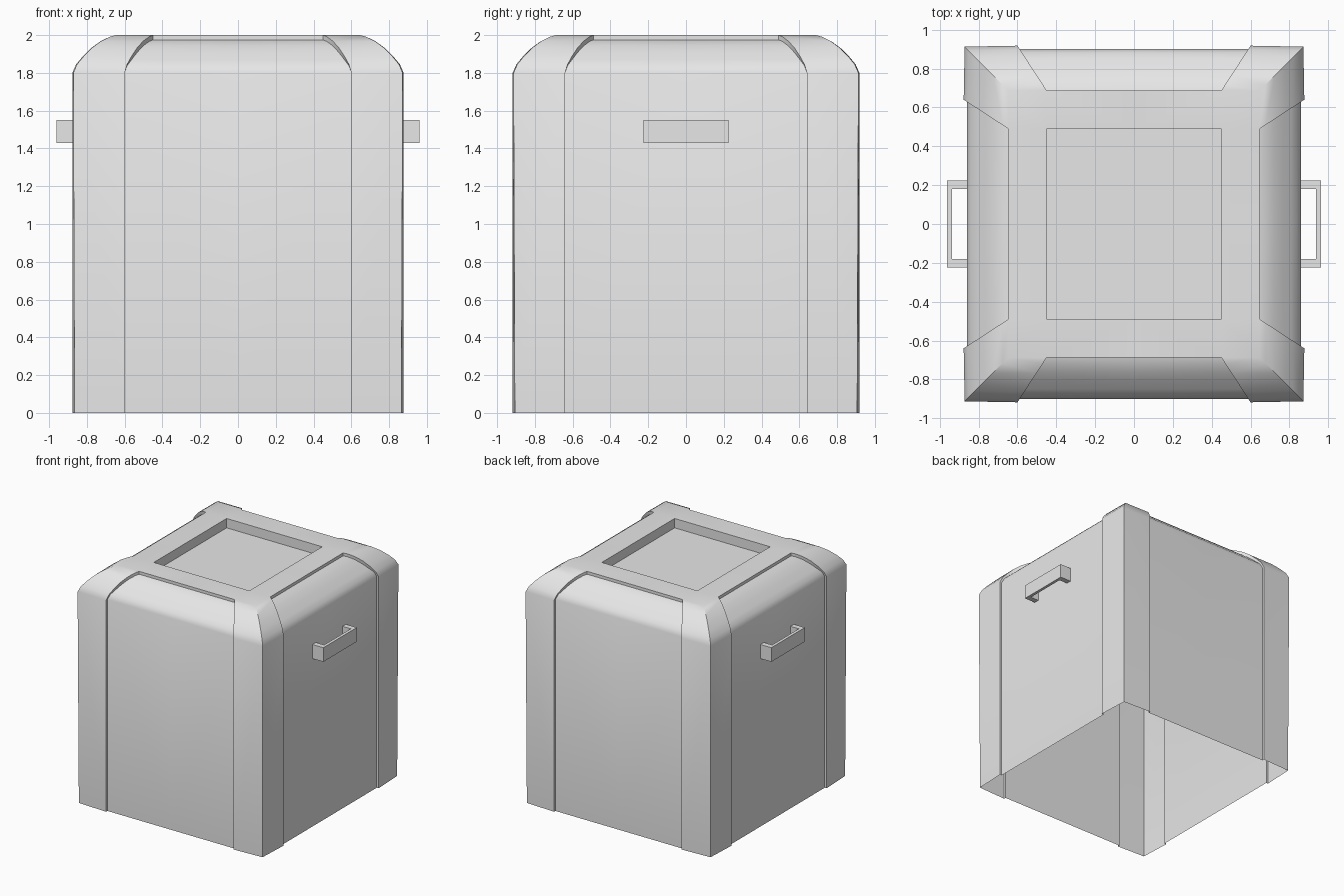
import bpy, bmesh

cube = bpy.data.objects.get("Cube")
if cube:
    bpy.data.objects.remove(cube, do_unlink=True)

grey = bpy.data.materials.new("plain grey")
grey.use_nodes = True
grey.diffuse_color = (0.8, 0.8, 0.8, 1)
grey.node_tree.nodes["Principled BSDF"].inputs["Base Color"].default_value = (0.8, 0.8, 0.8, 1)

HX, HY = 0.877, 0.918            # half width and half depth
RX, RY = 0.45, 0.49              # half size of the lid recess
RECESS_Z = 1.92
ROUND, STEP, SINK = 0.23, 0.018, 0.025
PROFILE = [(0, 0), (0, 1.8), (0.02, 1.845), (0.055, 1.887), (0.1, 1.932),
           (0.15, 1.968), (0.2, 1.992), (ROUND, 2)]      # inset, height


def finish(name, bm, mirrors):
    mesh = bpy.data.meshes.new(name)
    bmesh.ops.remove_doubles(bm, verts=bm.verts, dist=0.0005)
    bmesh.ops.recalc_face_normals(bm, faces=bm.faces)
    bm.to_mesh(mesh)
    bm.free()
    mesh.materials.append(grey)
    obj = bpy.data.objects.new(name, mesh)
    bpy.context.collection.objects.link(obj)
    mod = obj.modifiers.new("mirror", 'MIRROR')
    mod.use_axis = mirrors
    mod.merge_threshold = 0.0005
    bpy.ops.object.select_all(action='DESELECT')
    obj.select_set(True)
    bpy.context.view_layer.objects.active = obj
    bpy.ops.object.shade_smooth_by_angle()
    return obj


def level(inset, z):
    """Points around one quarter of the shell: back middle to left middle."""
    t = inset / ROUND
    xe, ye = RX + 0.15 * (1 - t), RY + 0.15 * (1 - t)
    corner = (0.012 if z == 0 else 0.005) * (1 - t)
    sunk = inset + STEP * (1 - t)
    low = z - SINK * min(1, t * 3)
    return [(0, HY - sunk, low), (xe, HY - sunk, low), (xe, HY - inset, z),
            (HX - inset - corner, HY - inset - corner, z),
            (HX - inset, ye, z), (HX - sunk, ye, low), (HX - sunk, 0, low)]


# Open-bottomed shell with sunken side panels, one quarter then mirrored
bm = bmesh.new()


def face(*points):
    bm.faces.new([bm.verts.new(p) for p in points])


rings = [level(*p) for p in PROFILE]
for a, b in zip(rings, rings[1:]):
    for i in range(6):
        face(a[i], a[i + 1], b[i + 1], b[i])

# Rim of the lid, small walls above the panels
back, back_edge, back_top, corner, left_top, left_edge, left = rings[-1]
back_mid, left_mid = (0, back_top[1], 2), (left_top[0], 0, 2)
face(back, back_edge, back_top, back_mid)
face(left, left_edge, left_top, left_mid)
inner, inner_back, inner_left = (RX, RY, 2), (0, RY, 2), (RX, 0, 2)
face(inner, left_top, corner, back_top)
face(inner_back, inner, back_top, back_mid)
face(inner_left, left_mid, left_top, inner)

# Recess in the lid
floor, floor_back, floor_left = [(p[0], p[1], RECESS_Z) for p in (inner, inner_back, inner_left)]
face(inner_back, inner, floor, floor_back)
face(inner, inner_left, floor_left, floor)
face((0, 0, RECESS_Z), floor_left, floor, floor_back)
finish("crate_shell", bm, (True, True, False))

# Handles: a U-shaped bar on each side
bm = bmesh.new()
outline = [(0.855, -0.225), (0.962, -0.225), (0.962, 0.225), (0.855, 0.225),
           (0.855, 0.18), (0.937, 0.18), (0.937, -0.18), (0.855, -0.18)]
base = bm.faces.new([bm.verts.new((x, y, 1.43)) for x, y in outline])
top = bmesh.ops.extrude_face_region(bm, geom=[base], use_keep_orig=True)
verts = [v for v in top["geom"] if isinstance(v, bmesh.types.BMVert)]
bmesh.ops.translate(bm, verts=verts, vec=(0, 0, 0.12))
finish("side_handles", bm, (True, False, False))
